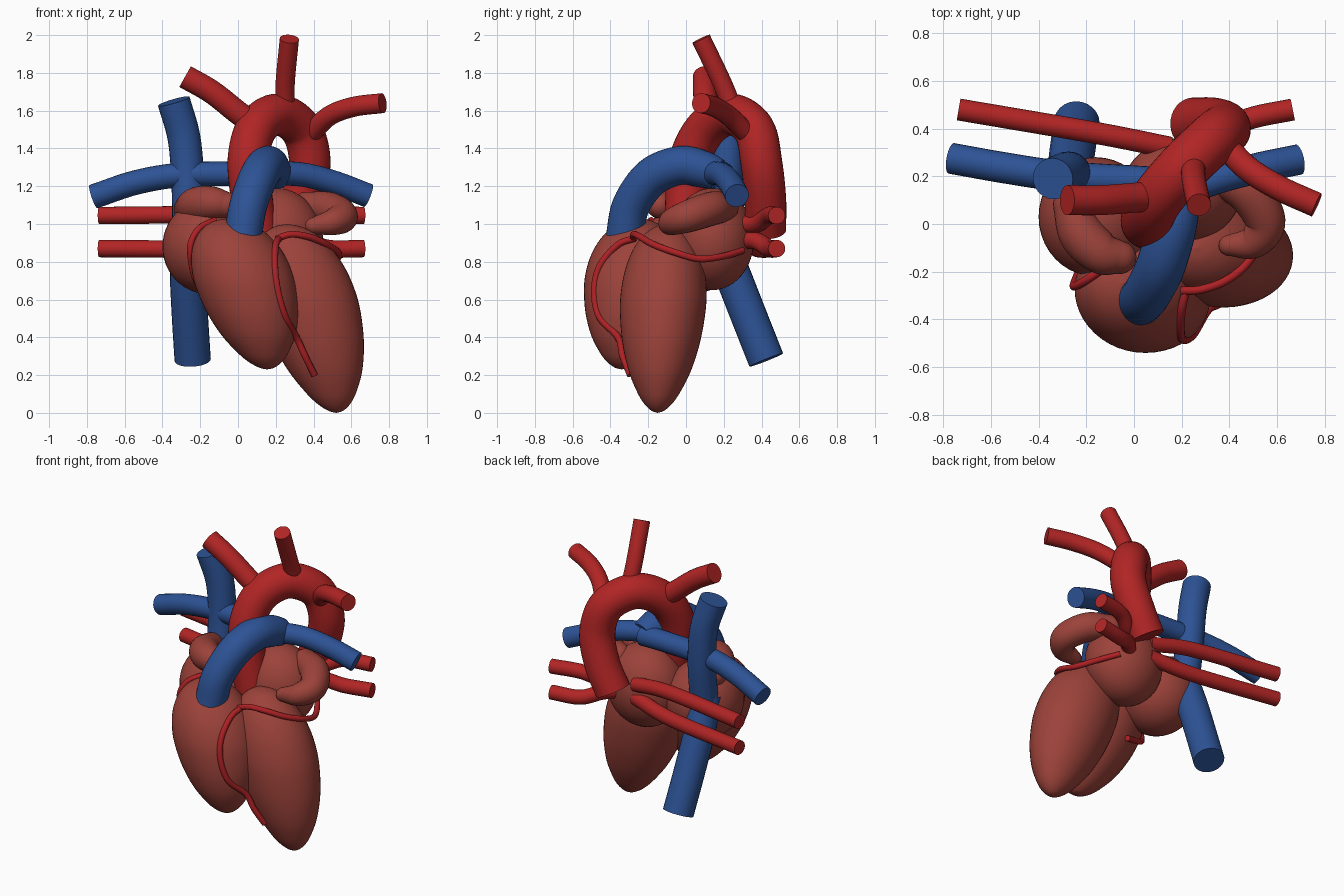
import bpy, bmesh, math
from mathutils import Vector, Matrix

if "Cube" in bpy.data.objects:
    bpy.data.objects.remove(bpy.data.objects["Cube"])


def material(name, rgb):
    m = bpy.data.materials.new(name)
    m.diffuse_color = (*rgb, 1)
    m.use_nodes = True
    m.node_tree.nodes["Principled BSDF"].inputs["Base Color"].default_value = m.diffuse_color
    return m


MUSCLE = material("heart_muscle", (0.33, 0.055, 0.042))
RED = material("artery_red", (0.44, 0.018, 0.018))
BLUE = material("vein_blue", (0.026, 0.085, 0.30))
CORONARY = material("coronary_red", (0.42, 0.015, 0.018))


def finish(name, bm, mat):
    bmesh.ops.recalc_face_normals(bm, faces=bm.faces)
    me = bpy.data.meshes.new(name)
    bm.to_mesh(me)
    bm.free()
    me.materials.append(mat)
    ob = bpy.data.objects.new(name, me)
    bpy.context.collection.objects.link(ob)
    bpy.ops.object.select_all(action='DESELECT')
    ob.select_set(True)
    bpy.context.view_layer.objects.active = ob
    bpy.ops.object.shade_smooth_by_angle(angle=math.radians(50))
    return ob


def spline(pts, steps):
    """Catmull-Rom samples through points of any dimension."""
    p = [Vector(q) for q in pts]
    p = [2 * p[0] - p[1]] + p + [2 * p[-1] - p[-2]]
    out = []
    for i in range(1, len(p) - 2):
        a, b, c, d = p[i - 1:i + 3]
        for k in range(steps):
            t = k / steps
            out.append(0.5 * (2 * b + (c - a) * t + (2 * a - 5 * b + 4 * c - d) * t * t
                              + (3 * b - a - 3 * c + d) * t ** 3))
    return out + [p[-2]]


def tube(name, pts, r, mat, sides=24, steps=8, round_ends=False):
    """Sweep a circle along a smooth path; r is a number or one radius per point."""
    rs = r if isinstance(r, (list, tuple)) else [r] * len(pts)
    path = spline([(*p, q) for p, q in zip(pts, rs)], steps)
    rings = [(Vector(v[:3]), v[3]) for v in path]
    if round_ends:
        for end in (0, -1):
            c, rad = rings[end]
            out = (c - rings[1 if end == 0 else -2][0]).normalized()
            caps = [(c + out * rad * math.sin(a), rad * math.cos(a))
                    for a in (0.35, 0.7, 1.0, 1.25, 1.45)]
            rings = caps[::-1] + rings if end == 0 else rings + caps
    bm = bmesh.new()
    loops, nrm = [], None
    for i, (c, rad) in enumerate(rings):
        t = (rings[min(i + 1, len(rings) - 1)][0] - rings[max(i - 1, 0)][0]).normalized()
        nrm = t.orthogonal() if nrm is None else nrm - t * nrm.dot(t)
        nrm.normalize()
        b = t.cross(nrm)
        loops.append([bm.verts.new(c + rad * (nrm * math.cos(a) + b * math.sin(a)))
                      for a in (2 * math.pi * k / sides for k in range(sides))])
    for l0, l1 in zip(loops, loops[1:]):
        for k in range(sides):
            bm.faces.new((l0[k], l0[k - 1], l1[k - 1], l1[k]))
    bm.faces.new(loops[0])
    bm.faces.new(loops[-1][::-1])
    return finish(name, bm, mat)


def egg(name, bottom, top, rx, ry, profile, sides=48):
    """Egg-shaped chamber: sheared rings between two poles, profile = (height, width)."""
    bottom, top = Vector(bottom), Vector(top)
    bm = bmesh.new()
    loops = []
    for h, w in spline(profile, 6):
        c = bottom.lerp(top, h)
        w = max(w, 0.004)
        loops.append([bm.verts.new(c + Vector((rx * w * math.cos(a), ry * w * math.sin(a), 0)))
                      for a in (2 * math.pi * k / sides for k in range(sides))])
    for l0, l1 in zip(loops, loops[1:]):
        for k in range(sides):
            bm.faces.new((l0[k], l0[k - 1], l1[k - 1], l1[k]))
    bm.faces.new(loops[0])
    bm.faces.new(loops[-1])
    return finish(name, bm, MUSCLE)


def ellipsoid(name, centre, radii):
    bm = bmesh.new()
    m = Matrix.Translation(centre) @ Matrix.Diagonal((*radii, 1))
    bmesh.ops.create_uvsphere(bm, u_segments=40, v_segments=24, radius=1, matrix=m)
    return finish(name, bm, MUSCLE)


# Chambers
PROFILE = [(0, 0), (0.012, 0.15), (0.05, 0.33), (0.11, 0.5), (0.22, 0.72), (0.36, 0.89), (0.5, 0.98),
           (0.62, 1), (0.75, 0.93), (0.86, 0.77), (0.94, 0.54), (0.985, 0.27), (1, 0)]
egg("left_ventricle", (0.52, -0.15, 0), (0.26, -0.10, 1.0), 0.27, 0.228, PROFILE)
egg("right_ventricle", (0.155, -0.34, 0.23), (-0.05, -0.25, 1.03), 0.268, 0.25, PROFILE)
ellipsoid("right_atrium", (-0.16, 0.03, 0.88), (0.24, 0.25, 0.25))
ellipsoid("left_atrium", (0.2, 0.14, 0.92), (0.25, 0.22, 0.27))
tube("right_auricle", [(-0.26, 0.08, 1.08), (-0.22, -0.04, 1.1), (-0.14, -0.12, 1.11), (-0.06, -0.14, 1.1)],
     [0.08, 0.095, 0.09, 0.07], MUSCLE, round_ends=True)
tube("left_auricle", [(0.36, 0.2, 1.09), (0.48, 0.13, 1.08), (0.55, 0.01, 1.04), (0.5, -0.075, 1.01),
                      (0.4, -0.09, 0.99)], [0.08, 0.09, 0.085, 0.07, 0.045], MUSCLE, round_ends=True)

# Aorta and its three branches
tube("aorta", [(0.12, 0, 0.88), (0.075, 0, 1.12), (0.055, 0.02, 1.34), (0.1, 0.11, 1.51), (0.21, 0.24, 1.58),
               (0.335, 0.36, 1.5), (0.38, 0.4, 1.32), (0.33, 0.42, 1.13), (0.25, 0.42, 0.97)], 0.11, RED, 32)
tube("brachiocephalic_artery", [(0.12, 0.12, 1.5), (0.0, 0.11, 1.59), (-0.14, 0.1, 1.7), (-0.28, 0.1, 1.78)],
     0.063, RED)
tube("carotid_artery", [(0.25, 0.25, 1.6), (0.25, 0.19, 1.75), (0.272, 0.08, 1.98)], 0.051, RED)
tube("subclavian_artery", [(0.38, 0.33, 1.47), (0.48, 0.23, 1.57), (0.61, 0.15, 1.62), (0.765, 0.08, 1.64)],
     0.053, RED)

# Pulmonary trunk and arteries
tube("pulmonary_trunk", [(0.025, -0.325, 0.93), (0.055, -0.29, 1.1), (0.11, -0.18, 1.25), (0.155, -0.03, 1.31),
                         (0.18, 0.09, 1.29), (0.2, 0.17, 1.26)], [0.1, 0.1, 0.103, 0.103, 0.098, 0.085], BLUE, 32)
tube("left_pulmonary_artery", [(0.18, 0.13, 1.27), (0.35, 0.19, 1.26), (0.52, 0.235, 1.215), (0.69, 0.27, 1.15)],
     0.064, BLUE)
tube("right_pulmonary_artery", [(0.2, 0.17, 1.26), (0, 0.18, 1.265), (-0.3, 0.2, 1.26), (-0.54, 0.235, 1.22),
                                (-0.765, 0.275, 1.145)], 0.065, BLUE)

# Venae cavae
tube("superior_vena_cava", [(-0.34, 0.19, 1.65), (-0.285, 0.215, 1.45), (-0.265, 0.21, 1.2), (-0.26, 0.17, 0.9)],
     0.087, BLUE)
tube("inferior_vena_cava", [(-0.26, 0.15, 0.98), (-0.265, 0.24, 0.75), (-0.255, 0.33, 0.52), (-0.24, 0.425, 0.28)],
     0.096, BLUE)

# Pulmonary veins, an upper and a lower one on each side
for level, z0, z1 in (("upper", 1.0, 1.045), ("lower", 0.91, 0.87)):
    tube(level + "_right_pulmonary_vein", [(0.15, 0.32, z0), (-0.15, 0.38, z1), (-0.735, 0.48, z1)], 0.046, RED)
    tube(level + "_left_pulmonary_vein", [(0.26, 0.26, z0), (0.36, 0.37, z0), (0.48, 0.44, z1), (0.665, 0.48, z1)],
         0.046, RED)

# Coronary arteries on the surface
tube("anterior_coronary", [(0.22, -0.27, 0.925), (0.2, -0.36, 0.89), (0.195, -0.455, 0.78), (0.21, -0.485, 0.65),
                           (0.25, -0.46, 0.51), (0.31, -0.36, 0.4), (0.355, -0.335, 0.3), (0.405, -0.295, 0.2)],
     0.018, CORONARY, 12)
tube("circumflex_coronary", [(0.2, -0.28, 0.92), (0.28, -0.275, 0.945), (0.38, -0.24, 0.93), (0.47, -0.17, 0.89),
                             (0.53, -0.06, 0.85), (0.52, 0.07, 0.815), (0.45, 0.2, 0.83), (0.36, 0.3, 0.86)],
     0.018, CORONARY, 12)
tube("right_coronary", [(-0.12, -0.18, 1.02), (-0.2, -0.235, 0.98), (-0.245, -0.26, 0.91), (-0.25, -0.25, 0.83),
                        (-0.22, -0.19, 0.7), (-0.14, -0.11, 0.61), (0, -0.06, 0.56)], 0.018, CORONARY, 12)
